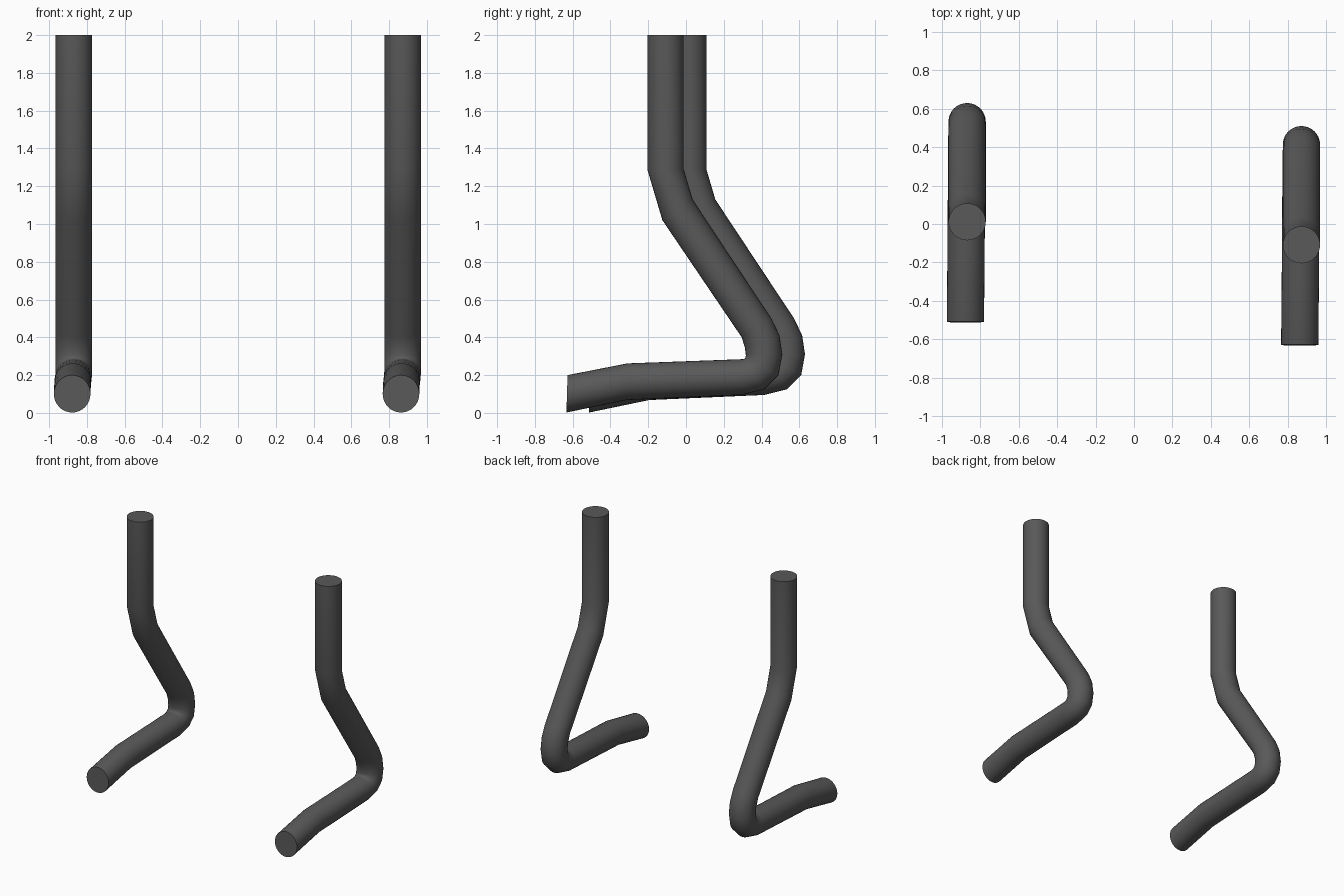
import bpy, bmesh, math
from mathutils import Vector

if "Cube" in bpy.data.objects:
    bpy.data.objects.remove(bpy.data.objects["Cube"])

SIDES = 32
RADIUS = 0.097

# Bent tube stations: x drift, front/inner edge (y, z), back/outer edge (y, z)
STATIONS = [
    (0.000, (-0.205, 2.00), (-0.012, 2.00)),    # open top
    (0.000, (-0.205, 1.29), (-0.012, 1.29)),    # upper bend
    (0.000, (-0.125, 1.02), (0.035, 1.13)),
    (0.000, (0.295, 0.40), (0.452, 0.50)),      # rear elbow
    (0.000, (0.312, 0.345), (0.495, 0.41)),
    (0.000, (0.317, 0.305), (0.510, 0.31)),
    (0.000, (0.314, 0.290), (0.490, 0.20)),
    (-0.001, (0.308, 0.285), (0.415, 0.125)),
    (-0.002, (0.290, 0.284), (0.295, 0.095)),
    (-0.006, (-0.310, 0.262), (-0.315, 0.068)), # front bend
    (-0.009, (-0.627, 0.200), (-0.633, 0.002)), # front end
]

metal = bpy.data.materials.new("dark grey metal")
metal.diffuse_color = (0.1, 0.1, 0.1, 1)
metal.use_nodes = True
metal.node_tree.nodes["Principled BSDF"].inputs["Base Color"].default_value = metal.diffuse_color


def bent_tube(name, x, y):
    bm = bmesh.new()
    rings = []
    for drift, inner, outer in STATIONS:
        a, b = Vector((0, *inner)), Vector((0, *outer))
        mid, half = (a + b) / 2, (b - a) / 2
        ring = []
        for i in range(SIDES):
            t = 2 * math.pi * i / SIDES
            p = mid + half * math.cos(t)
            ring.append(bm.verts.new((x + drift + RADIUS * math.sin(t), y + p.y, p.z)))
        rings.append(ring)
    # tube wall
    for r, s in zip(rings, rings[1:]):
        for i in range(SIDES):
            j = (i + 1) % SIDES
            bm.faces.new((r[i], r[j], s[j], s[i]))
    # flat end caps
    bm.faces.new(rings[0])
    bm.faces.new(rings[-1])
    bmesh.ops.recalc_face_normals(bm, faces=bm.faces)
    mesh = bpy.data.meshes.new(name)
    bm.to_mesh(mesh)
    bm.free()
    mesh.materials.append(metal)
    obj = bpy.data.objects.new(name, mesh)
    bpy.context.collection.objects.link(obj)
    bpy.ops.object.select_all(action='DESELECT')
    obj.select_set(True)
    bpy.context.view_layer.objects.active = obj
    bpy.ops.object.shade_smooth_by_angle(angle=math.radians(40))


# The left tube sits slightly further back than the right one
bent_tube("right_bent_tube", 0.872, 0.0)
bent_tube("left_bent_tube", -0.869, 0.12)
